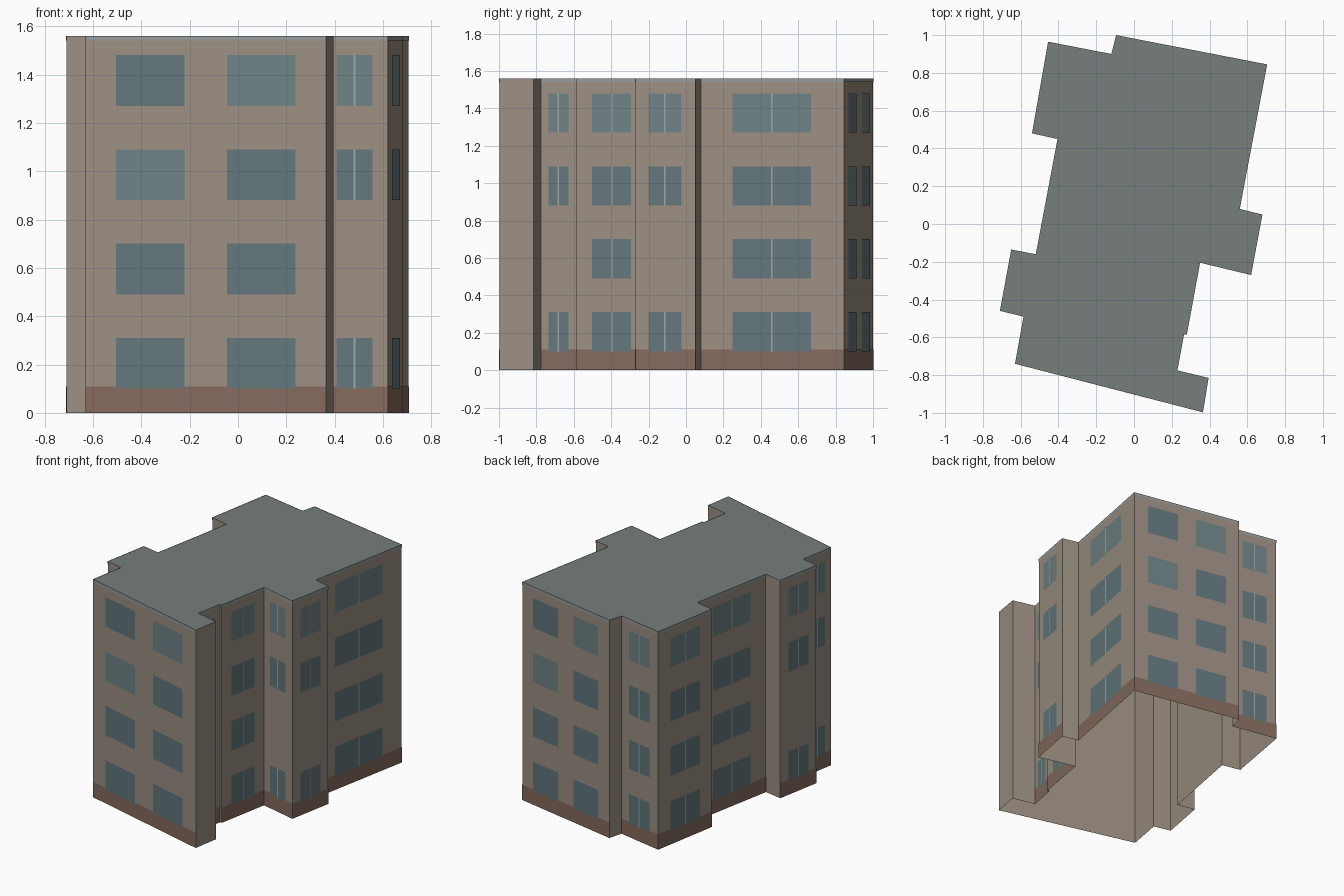
import bpy
import bmesh
from mathutils import Vector

if "Cube" in bpy.data.objects:
    bpy.data.objects.remove(bpy.data.objects["Cube"])

HEIGHT = 1.56
ALL, SKIP = (0, 1, 2, 3), (0, 2, 3)      # storeys that have windows
ROW_Z = [(0.10, 0.31), (0.49, 0.70), (0.88, 1.09), (1.27, 1.48)]

# Footprint, counter-clockwise: corner x, y, then the style of the wall starting there
WALLS = [
    (-0.63, -0.74, "pair", ALL),
    (0.365, -0.997, "blank", ()),
    (0.395, -0.815, "blank", ()),
    (0.23, -0.775, "split", SKIP),
    (0.265, -0.585, "blank", ()),
    (0.28, -0.585, "split", ALL),
    (0.35, -0.205, "split", SKIP),
    (0.62, -0.27, "split", SKIP),
    (0.68, 0.05, "blank", ()),
    (0.56, 0.08, "split", ALL),
    (0.705, 0.845, "pair", ALL),
    (-0.095, 1.0, "blank", ()),
    (-0.12, 0.90, "split", ALL),
    (-0.455, 0.965, "split", ALL),
    (-0.54, 0.48, "blank", ()),
    (-0.405, 0.45, "split", ALL),
    (-0.52, -0.16, "blank", ()),
    (-0.65, -0.135, "split", SKIP),
    (-0.71, -0.46, "blank", ()),
    (-0.585, -0.49, "split", SKIP),
]

COLORS = {
    "walls": (0.33, 0.275, 0.225),
    "roof": (0.18, 0.21, 0.20),
    "base_band": (0.235, 0.147, 0.112),
    "roof_trim": (0.31, 0.33, 0.33),
    "windows_dark": (0.125, 0.185, 0.20),
    "windows_light": (0.16, 0.225, 0.235),
    "window_mullions": (0.36, 0.37, 0.36),
}
parts = {name: bmesh.new() for name in COLORS}


def panel(part, a, b, t0, t1, z0, z1, offset=0.0):
    """Upright rectangle on the wall a-b between fractions t0 and t1."""
    along = b - a
    out = Vector((along.y, -along.x)).normalized() * offset
    p, q = a + along * t0 + out, a + along * t1 + out
    bm = parts[part]
    bm.faces.new([bm.verts.new((v.x, v.y, z))
                  for v, z in ((p, z0), (q, z0), (q, z1), (p, z1))])


corners = [Vector(w[:2]) for w in WALLS]
for i, (_, _, style, rows) in enumerate(WALLS):
    a, b = corners[i], corners[(i + 1) % len(corners)]
    panel("walls", a, b, 0, 1, 0, HEIGHT)
    if style == "blank":
        continue
    # Brick base and pale strip below the roof
    panel("base_band", a, b, 0, 1, 0, 0.11, 0.002)
    panel("roof_trim", a, b, 0, 1, 1.54, HEIGHT, 0.002)
    # Windows, with a central mullion on the split ones
    spans = [(0.126, 0.412), (0.588, 0.874)] if style == "pair" else [(0.22, 0.77)]
    for r in rows:
        z0, z1 = ROW_Z[r]
        for k, (t0, t1) in enumerate(spans):
            light = (r == 3 and k == len(spans) - 1) or (r == 2 and style == "pair" and k == 0)
            panel("windows_light" if light else "windows_dark", a, b, t0, t1, z0, z1, 0.004)
            if style == "split":
                mid, half = (t0 + t1) / 2, 0.004 / (b - a).length
                panel("window_mullions", a, b, mid - half, mid + half, z0, z1, 0.006)

# Flat roof; the underside stays open
roof = parts["roof"]
roof.faces.new([roof.verts.new((c.x, c.y, HEIGHT)) for c in corners])

for name, bm in parts.items():
    bmesh.ops.remove_doubles(bm, verts=bm.verts, dist=0.0001)
    mesh = bpy.data.meshes.new(name)
    bm.to_mesh(mesh)
    bm.free()
    mat = bpy.data.materials.new(name)
    mat.diffuse_color = (*COLORS[name], 1)
    mat.use_nodes = True
    mat.node_tree.nodes["Principled BSDF"].inputs["Base Color"].default_value = mat.diffuse_color
    mesh.materials.append(mat)
    bpy.context.collection.objects.link(bpy.data.objects.new(name, mesh))
